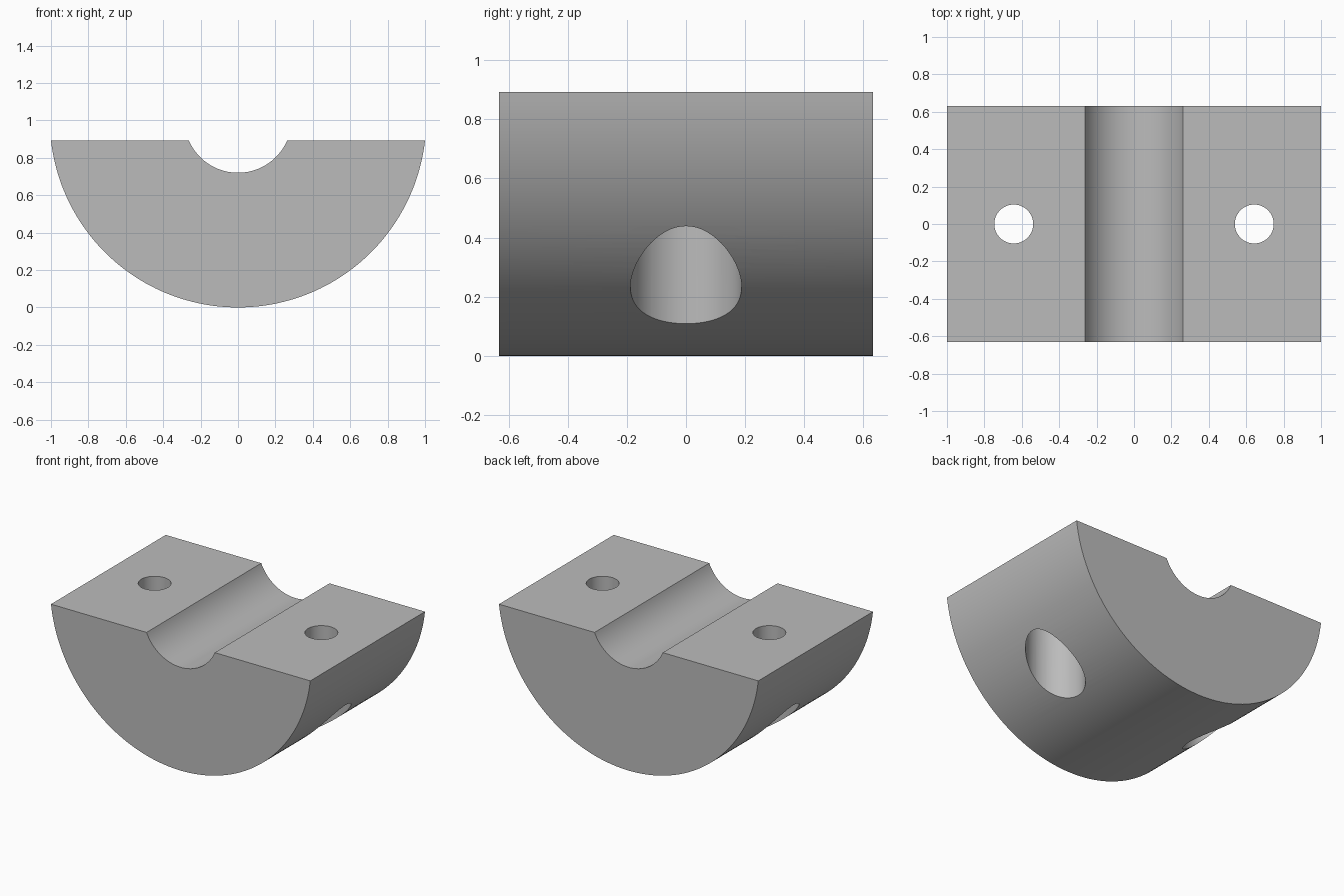
import bpy
import bmesh
from math import asin, acos, sin, cos, pi

cube = bpy.data.objects.get("Cube")
if cube:
    bpy.data.objects.remove(cube, do_unlink=True)

TOP = 0.893                          # height of the flat top
HALF_LENGTH = 0.632
OUTER = (1 + TOP ** 2) / (2 * TOP)   # outer radius, also the axis height
GROOVE = OUTER - 0.72
HOLE_X = 0.643
SHOULDER = 0.65                      # where the counterbore ends

grey = bpy.data.materials.new("plain grey")
grey.use_nodes = True
colour = (0.5, 0.5, 0.5, 1)
grey.diffuse_color = colour
grey.node_tree.nodes["Principled BSDF"].inputs["Base Color"].default_value = colour


def arc(radius, steps):
    """Lower arc around the axis, left to right, ending on the flat top."""
    half = acos((OUTER - TOP) / radius)
    angles = [-half + 2 * half * i / steps for i in range(steps + 1)]
    return [(radius * sin(a), OUTER - radius * cos(a)) for a in angles]


# Half-round block with a concentric groove, extruded along y
profile = arc(OUTER, 96) + arc(GROOVE, 48)[::-1]
bm = bmesh.new()
face = bm.faces.new([bm.verts.new((x, -HALF_LENGTH, z)) for x, z in profile])
extruded = bmesh.ops.extrude_face_region(bm, geom=[face])["geom"]
moved = [v for v in extruded if isinstance(v, bmesh.types.BMVert)]
bmesh.ops.translate(bm, verts=moved, vec=(0, 2 * HALF_LENGTH, 0))
bmesh.ops.recalc_face_normals(bm, faces=bm.faces)
mesh = bpy.data.meshes.new("clamp_block")
bm.to_mesh(mesh)
bm.free()
block = bpy.data.objects.new("clamp_block", mesh)
bpy.context.collection.objects.link(block)
mesh.materials.append(grey)

bpy.context.view_layer.objects.active = block


def bore(x, radius, bottom, top):
    """Cut a vertical round hole through the block."""
    bpy.ops.mesh.primitive_cylinder_add(
        vertices=64, radius=radius, depth=top - bottom,
        location=(x, 0, (top + bottom) / 2))
    cutter = bpy.context.object
    cutter.name = "hole_cutter"
    cutter.hide_render = True
    cutter.data.materials.append(grey)
    bpy.context.view_layer.objects.active = block
    cut = block.modifiers.new("bore", "BOOLEAN")
    cut.operation = "DIFFERENCE"
    cut.solver = "EXACT"
    cut.object = cutter
    bpy.ops.object.modifier_apply(modifier=cut.name)
    bpy.data.objects.remove(cutter, do_unlink=True)


# Bolt holes with wide counterbores from below
for side in (-1, 1):
    bore(side * HOLE_X, 0.188, -0.2, SHOULDER)
    bore(side * HOLE_X, 0.104, SHOULDER - 0.1, TOP + 0.2)

bpy.ops.object.select_all(action="DESELECT")
block.select_set(True)
bpy.context.view_layer.objects.active = block
bpy.ops.object.shade_smooth_by_angle(angle=pi / 6)
